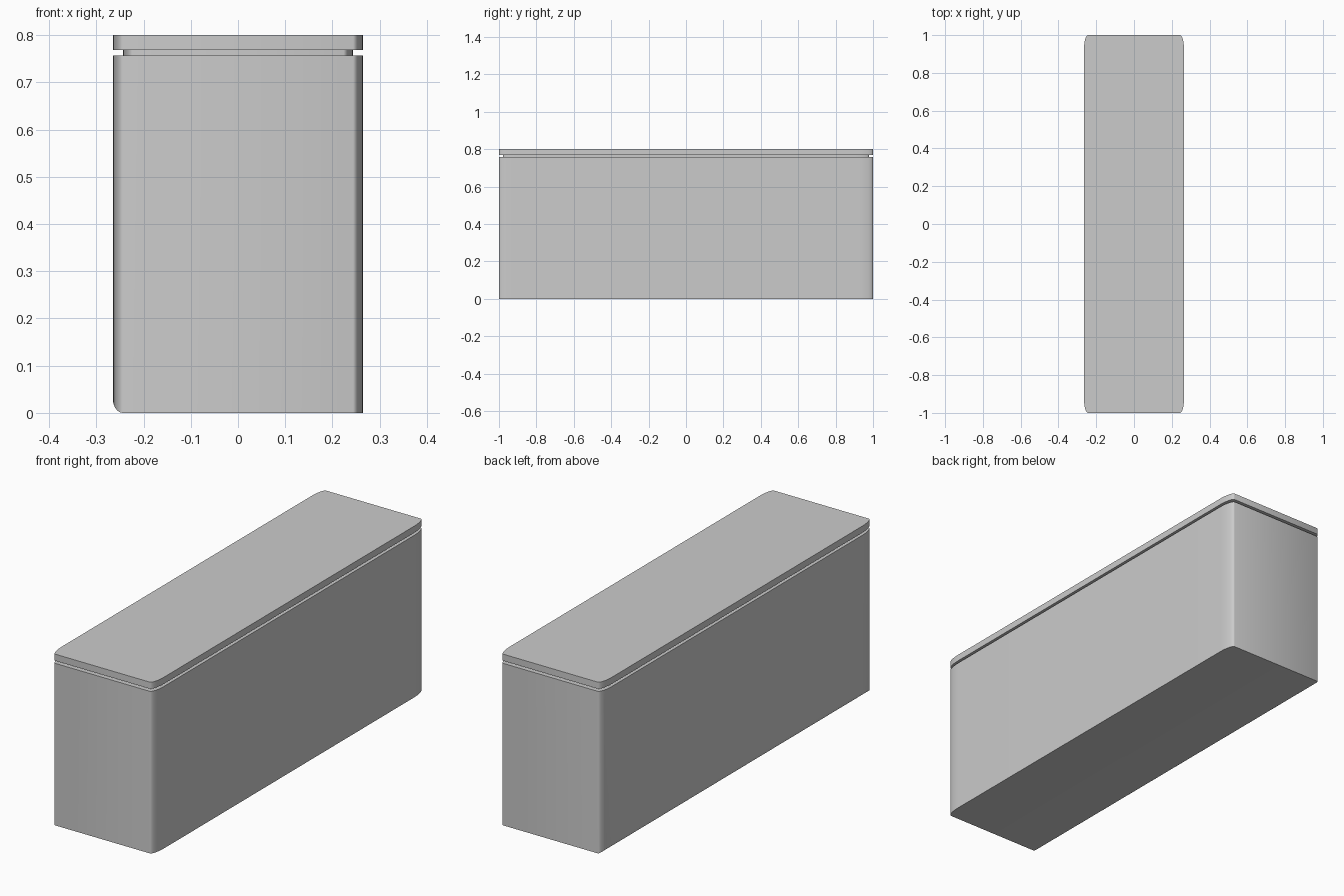
import bpy, bmesh
from mathutils import Matrix

if "Cube" in bpy.data.objects:
    bpy.data.objects.remove(bpy.data.objects["Cube"])


def rounded_box(name, hx, hy, z0, z1, radius=0.08, round_bottom_left=False):
    """Unit cube with bevelled upright edges, stretched so the corners become elliptical."""
    bm = bmesh.new()
    bmesh.ops.create_cube(bm, size=2)

    def chosen(e):
        a, b = e.verts[0].co, e.verts[1].co
        upright = abs(a.z - b.z) > 1
        low_left = a.x < 0 and b.x < 0 and a.z < 0 and b.z < 0
        return upright or (round_bottom_left and low_left)

    bmesh.ops.bevel(bm, geom=[e for e in bm.edges if chosen(e)], offset=radius,
                    segments=8, profile=0.5, affect='EDGES')
    bm.transform(Matrix.Translation((0, 0, (z0 + z1) / 2))
                 @ Matrix.Diagonal((hx, hy, (z1 - z0) / 2, 1)))
    bmesh.ops.recalc_face_normals(bm, faces=bm.faces)
    mesh = bpy.data.meshes.new(name)
    bm.to_mesh(mesh)
    bm.free()
    obj = bpy.data.objects.new(name, mesh)
    bpy.context.collection.objects.link(obj)
    bpy.ops.object.select_all(action='DESELECT')
    obj.select_set(True)
    bpy.context.view_layer.objects.active = obj
    bpy.ops.object.shade_smooth_by_angle()
    return obj


# Main body, with one softened lower long edge
rounded_box("body", 0.265, 1.0, 0.0, 0.757, round_bottom_left=True)
# Recessed shadow gap
rounded_box("recessed_neck", 0.243, 0.978, 0.757, 0.769)
# Top slab
rounded_box("lid", 0.265, 1.0, 0.769, 0.8)
